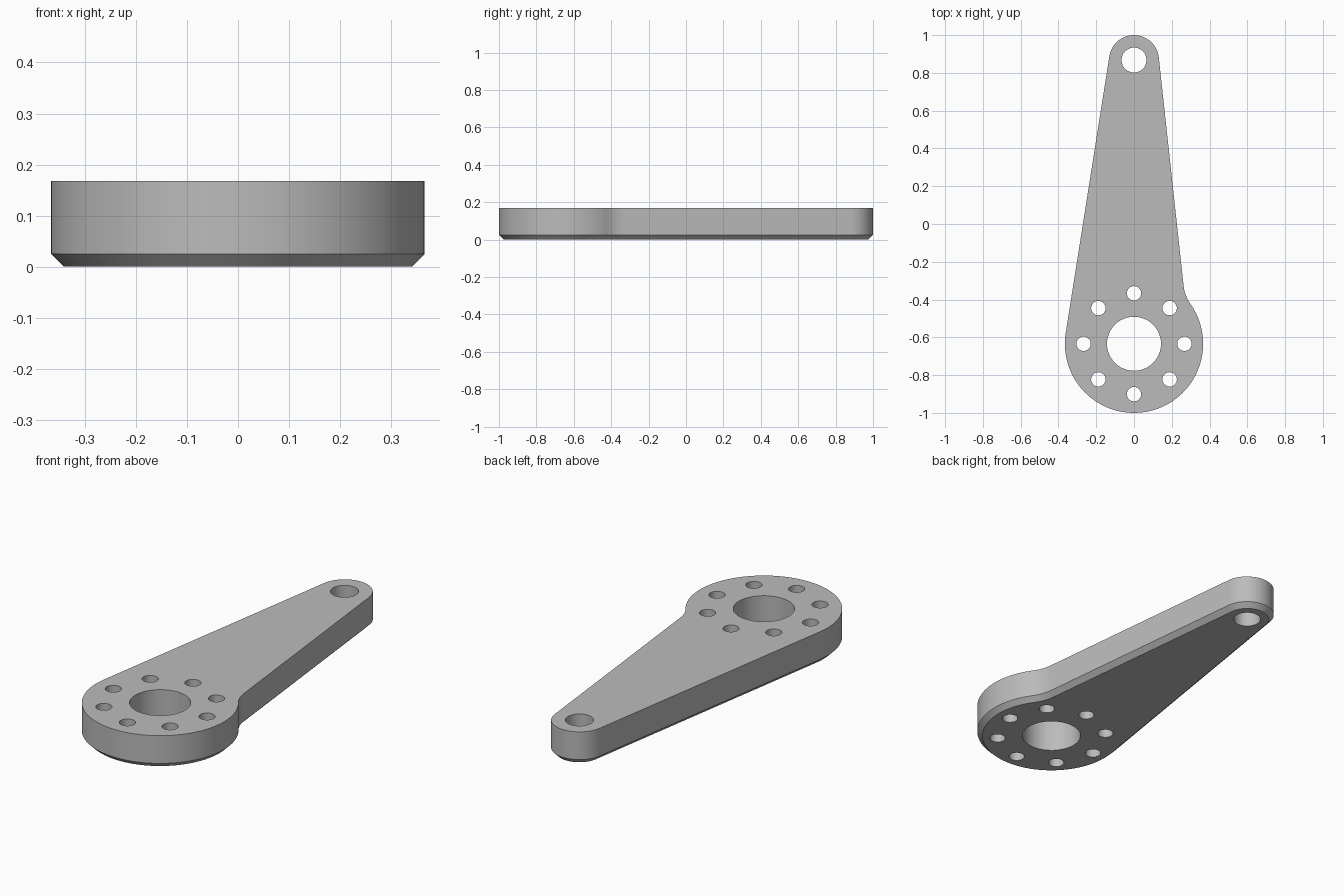
import bpy, bmesh
from math import sin, cos, asin, acos, radians, pi, tau

cube = bpy.data.objects.get("Cube")
if cube:
    bpy.data.objects.remove(cube, do_unlink=True)

# Main dimensions
HUB_Y, HUB_R = -0.634, 0.366
TIP_Y, TIP_R = 0.868, 0.132
HEIGHT, CHAMFER = 0.168, 0.025
FILLET_R, LEAN = 0.2, radians(6.2)

metal = bpy.data.materials.new("plain grey")
metal.use_nodes = True
grey = (0.5, 0.5, 0.5, 1)
metal.diffuse_color = grey
metal.node_tree.nodes["Principled BSDF"].inputs["Base Color"].default_value = grey


def arc(cx, cy, r, start, end, steps):
    return [(cx + r * cos(start + (end - start) * i / steps),
             cy + r * sin(start + (end - start) * i / steps)) for i in range(steps + 1)]


def outline(inset):
    """Hub arc, concave fillet on the left, tip arc, straight tangent on the right."""
    span = TIP_Y - HUB_Y
    tangent = pi - asin((HUB_R - TIP_R) / span)
    flank = span * sin(LEAN) + TIP_R
    phi = LEAN + acos((flank + FILLET_R) / (HUB_R + FILLET_R))
    fx = (HUB_R + FILLET_R) * cos(phi)
    fy = HUB_Y + (HUB_R + FILLET_R) * sin(phi)
    return (arc(0, HUB_Y, HUB_R - inset, tangent, phi + tau, 72)
            + arc(fx, fy, FILLET_R + inset, phi + pi, LEAN + pi, 12)[1:]
            + arc(0, TIP_Y, TIP_R - inset, LEAN, tangent, 40))


# Arm body: chamfered lower edge, straight wall, flat caps
bm = bmesh.new()
rings = [[bm.verts.new((x, y, z)) for x, y in outline(inset)]
         for inset, z in ((CHAMFER, 0), (0, CHAMFER), (0, HEIGHT))]
for low, high in zip(rings, rings[1:]):
    for i in range(len(low)):
        j = (i + 1) % len(low)
        bm.faces.new((low[i], low[j], high[j], high[i]))
bm.faces.new(rings[0][::-1])
bm.faces.new(rings[-1])
mesh = bpy.data.meshes.new("lever_arm")
bm.to_mesh(mesh)
bm.free()
mesh.materials.append(metal)
arm = bpy.data.objects.new("lever_arm", mesh)
bpy.context.collection.objects.link(arm)

# Holes: hub bore, tip bore and a ring of eight bolt holes
holes = [(0, HUB_Y, 0.143), (0, TIP_Y, 0.066)]
holes += [(x, y, 0.038) for x, y in arc(0, HUB_Y, 0.267, 0, tau, 8)[:-1]]
bm = bmesh.new()
for x, y, r in holes:
    made = bmesh.ops.create_cone(bm, cap_ends=True, segments=48, radius1=r, radius2=r, depth=1)
    bmesh.ops.translate(bm, verts=made["verts"], vec=(x, y, HEIGHT / 2))
cut_mesh = bpy.data.meshes.new("hole_cutter")
bm.to_mesh(cut_mesh)
bm.free()
cut_mesh.materials.append(metal)
cutter = bpy.data.objects.new("hole_cutter", cut_mesh)
cutter.hide_render = True
bpy.context.collection.objects.link(cutter)

drill = arm.modifiers.new("drill", "BOOLEAN")
drill.operation = "DIFFERENCE"
drill.solver = "EXACT"
drill.object = cutter
bpy.ops.object.select_all(action="DESELECT")
arm.select_set(True)
bpy.context.view_layer.objects.active = arm
bpy.ops.object.modifier_apply(modifier="drill")
bpy.data.objects.remove(cutter, do_unlink=True)
bpy.ops.object.shade_smooth_by_angle(angle=radians(30))
